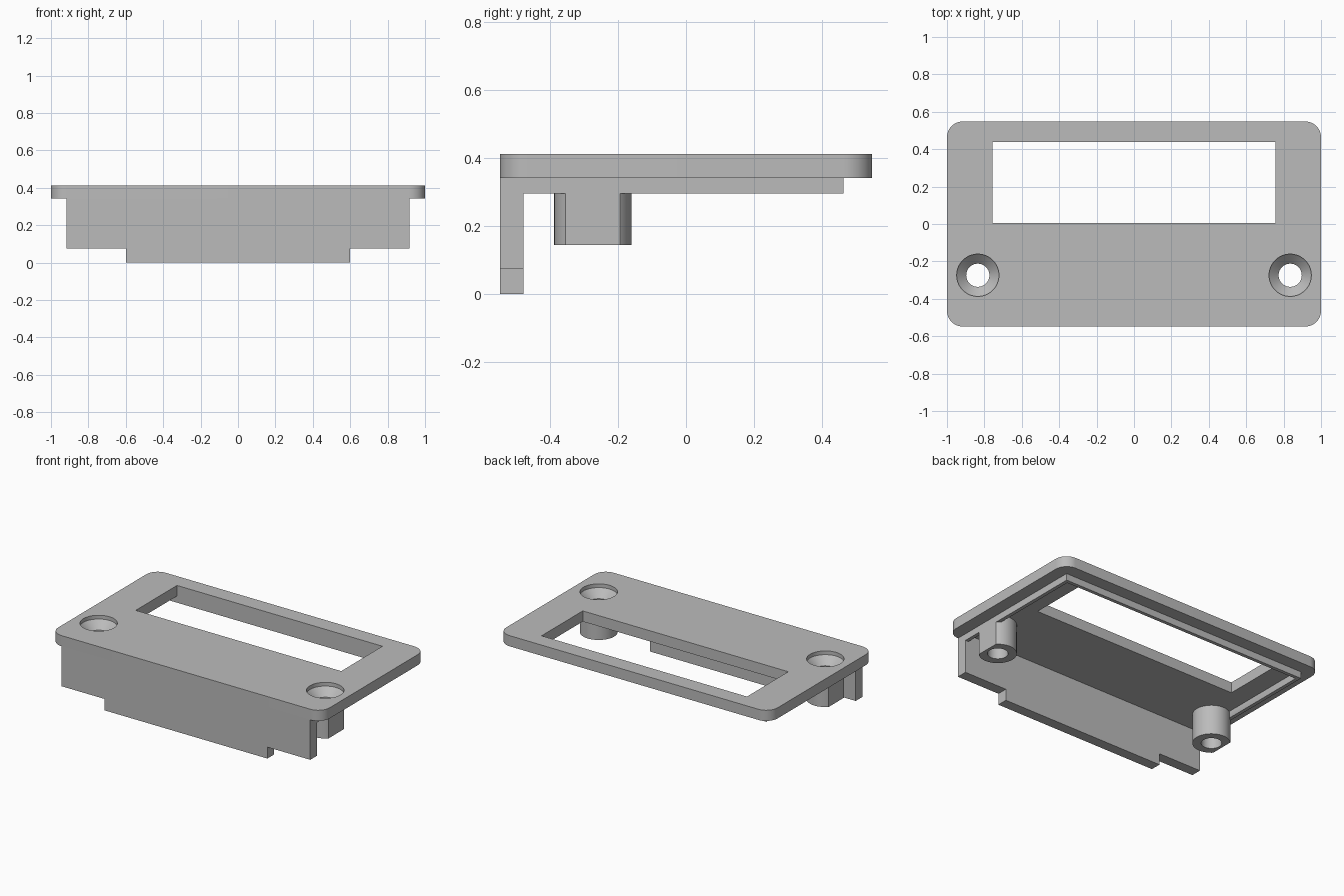
import bpy
import bmesh
from math import cos, sin, pi, radians

default = bpy.data.objects.get("Cube")
if default:
    bpy.data.objects.remove(default, do_unlink=True)

GREY = (0.5, 0.5, 0.5, 1)
grey = bpy.data.materials.new("grey plastic")
grey.use_nodes = True
grey.diffuse_color = GREY
grey.node_tree.nodes["Principled BSDF"].inputs["Base Color"].default_value = GREY

HALF_Y = 0.548                      # half depth of the plate
SETBACK = 0.084                     # inset of wall and rim, corner radius
SIDE = 1 - SETBACK
TOP, UNDER, RIM_LOW, BOSS_LOW = 0.413, 0.342, 0.297, 0.145
SCREW_X, SCREW_Y = 0.835, -0.274


def prism(name, outline, start, vector):
    """Extrude a closed outline of 3D points along a vector."""
    bm = bmesh.new()
    face = bm.faces.new([bm.verts.new(p) for p in outline])
    new = bmesh.ops.extrude_face_region(bm, geom=[face])["geom"]
    bmesh.ops.translate(bm, vec=vector,
                        verts=[v for v in new if isinstance(v, bmesh.types.BMVert)])
    bmesh.ops.translate(bm, vec=start, verts=bm.verts)
    bmesh.ops.recalc_face_normals(bm, faces=bm.faces)
    return finish(name, bm)


def finish(name, bm):
    mesh = bpy.data.meshes.new(name)
    bm.to_mesh(mesh)
    bm.free()
    mesh.materials.append(grey)
    obj = bpy.data.objects.new(name, mesh)
    bpy.context.collection.objects.link(obj)
    return obj


def box(name, x0, x1, y0, y1, z0, z1):
    outline = [(x0, y0, 0), (x1, y0, 0), (x1, y1, 0), (x0, y1, 0)]
    return prism(name, outline, (0, 0, z0), (0, 0, z1 - z0))


def lathe(name, profile, x, y, steps=64):
    """Spin a closed-off profile of (radius, height) pairs into a solid."""
    bm = bmesh.new()
    rings = [[bm.verts.new((x + r * cos(2 * pi * i / steps),
                            y + r * sin(2 * pi * i / steps), z))
              for i in range(steps)] for r, z in profile]
    for a, b in zip(rings, rings[1:]):
        for i in range(steps):
            j = (i + 1) % steps
            bm.faces.new((a[i], a[j], b[j], b[i]))
    bm.faces.new(rings[0])
    bm.faces.new(rings[-1])
    bmesh.ops.recalc_face_normals(bm, faces=bm.faces)
    return finish(name, bm)


def cut(obj, cutters):
    """Subtract the cutters and keep the resulting mesh."""
    for cutter in cutters:
        mod = obj.modifiers.new("cut", 'BOOLEAN')
        mod.operation, mod.solver, mod.object = 'DIFFERENCE', 'EXACT', cutter
    graph = bpy.context.evaluated_depsgraph_get()
    mesh = bpy.data.meshes.new_from_object(obj.evaluated_get(graph))
    obj.modifiers.clear()
    obj.data = mesh


# Rounded top plate
corners = [(1, 1, 0), (-1, 1, 90), (-1, -1, 180), (1, -1, 270)]
outline = []
for sx, sy, first in corners:
    for step in range(13):
        a = radians(first + step * 7.5)
        outline.append((sx * SIDE + SETBACK * cos(a),
                        sy * (HALF_Y - SETBACK) + SETBACK * sin(a), 0))
plate = prism("top_plate", outline, (0, 0, UNDER), (0, 0, TOP - UNDER))

# Front wall with a lower tongue in the middle
half = [(0.6, 0), (0.6, 0.076), (SIDE, 0.076), (SIDE, UNDER)]
shape = half + [(-x, z) for x, z in reversed(half)]
wall = prism("front_wall", [(x, 0, z) for x, z in shape],
             (0, -HALF_Y, 0), (0, 0.07, 0))

# Thin locating rim under the sides and back
back, inner_back, inner_side = HALF_Y - SETBACK, 0.441, SIDE - 0.024
half = [(SIDE, -0.478), (SIDE, back)]
inner = [(-inner_side, -0.478), (-inner_side, inner_back),
         (inner_side, inner_back), (inner_side, -0.478)]
shape = half + [(-x, y) for x, y in reversed(half)] + inner
rim = prism("locating_rim", [(x, y, 0) for x, y in shape],
            (0, 0, RIM_LOW), (0, 0, UNDER - RIM_LOW))

# Screw bosses, trimmed flush with the rim, and countersunk screw holes
cutters, bosses = [], []
for side, label in ((1, "left"), (-1, "right")):
    x = side * SCREW_X
    boss = lathe(label + "_screw_boss",
                 [(0.114, BOSS_LOW), (0.114, UNDER)], x, SCREW_Y)
    hole = lathe(label + "_hole_cutter",
                 [(0.062, 0), (0.062, 0.338), (0.113, 0.388), (0.113, 0.5)],
                 x, SCREW_Y)
    edges = sorted((side * SIDE, side * 1.2))
    trim = box(label + "_trim_cutter", *edges, -0.5, 0, 0, 0.5)
    cut(boss, [hole, trim])
    bosses.append(boss)
    cutters += [hole, trim]

# Display window and screw holes through the plate
window = box("window_cutter", -0.757, 0.757, 0.005, 0.439, 0, 0.6)
cut(plate, [window, cutters[0], cutters[2]])
cut(rim, [cutters[0], cutters[2]])
for cutter in cutters + [window]:
    bpy.data.objects.remove(cutter, do_unlink=True)

# Smooth round surfaces, sharp edges
bpy.ops.object.select_all(action='DESELECT')
for obj in [plate, wall, rim] + bosses:
    obj.select_set(True)
bpy.context.view_layer.objects.active = plate
bpy.ops.object.shade_smooth_by_angle(angle=radians(30))
